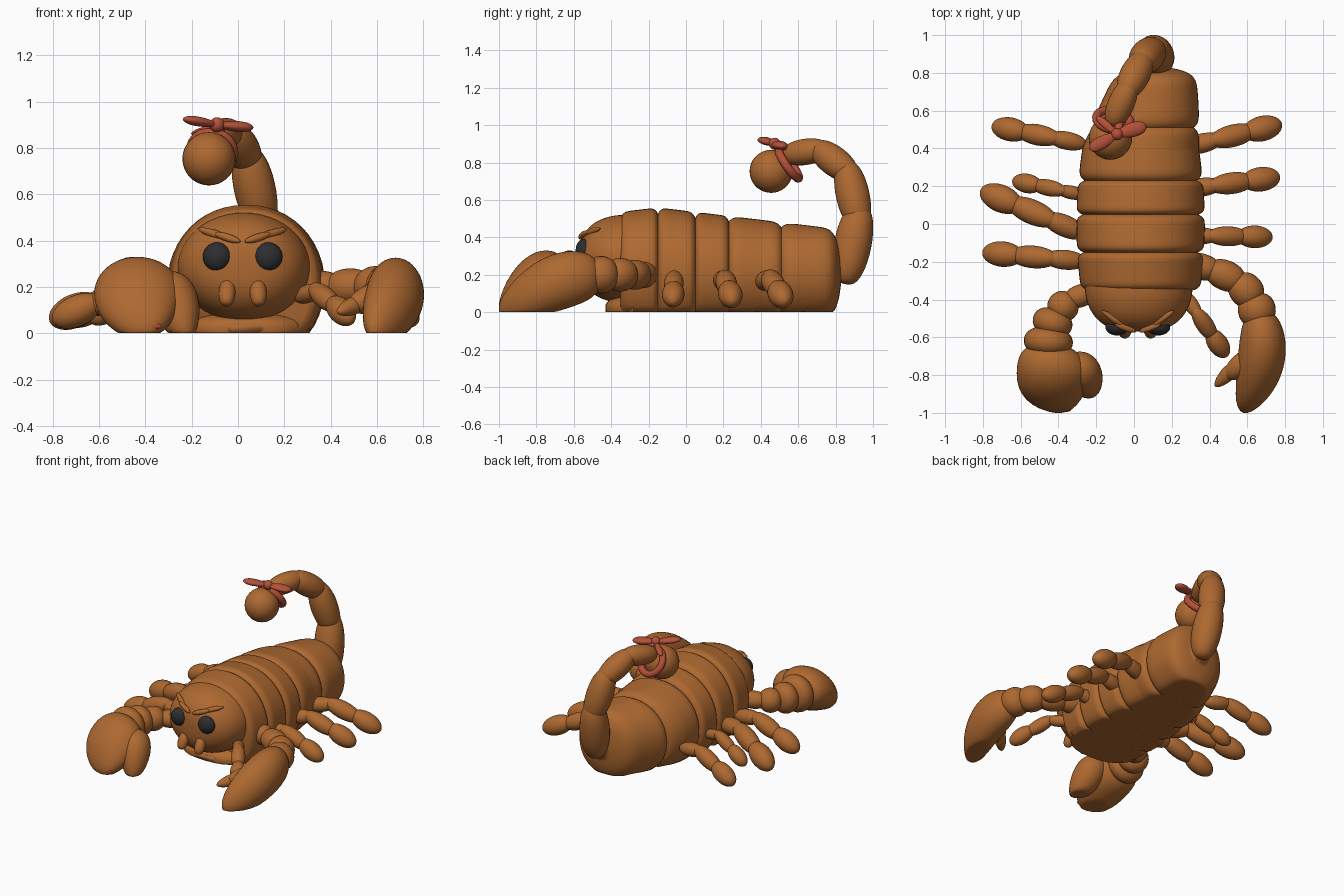
import bpy, bmesh, math
from mathutils import Vector
from mathutils.geometry import interpolate_bezier

cube = bpy.data.objects.get("Cube")
if cube:
    bpy.data.objects.remove(cube, do_unlink=True)


def material(name, red, green, blue):
    mat = bpy.data.materials.new(name)
    mat.use_nodes = True
    colour = (red, green, blue, 1)
    mat.diffuse_color = colour
    mat.node_tree.nodes["Principled BSDF"].inputs["Base Color"].default_value = colour
    return mat


BROWN = material("warm brown", 0.42, 0.14, 0.03)
RED = material("ribbon red", 0.46, 0.08, 0.04)
BLACK = material("eye black", 0.025, 0.027, 0.03)


def finish(name, bm, mat):
    """Rest the part on the ground plane and make it a smooth object."""
    for vert in bm.verts:
        vert.co.z = max(vert.co.z, 0)
    bmesh.ops.recalc_face_normals(bm, faces=bm.faces)
    mesh = bpy.data.meshes.new(name)
    bm.to_mesh(mesh)
    bm.free()
    mesh.materials.append(mat)
    mesh.shade_smooth()
    part = bpy.data.objects.new(name, mesh)
    bpy.context.collection.objects.link(part)


def blob(name, start, end, radius, taper=0.0, flat=1.0, full=0.0, mat=BROWN):
    """Ellipsoid from start to end; taper fattens the end, full blunts both ends."""
    start, end = Vector(start), Vector(end)
    middle, axis = (start + end) / 2, end - start
    turn = axis.to_track_quat("Z", "Y")
    bm = bmesh.new()
    bmesh.ops.create_uvsphere(bm, u_segments=28, v_segments=18, radius=1)
    for vert in bm.verts:
        x, y, z = vert.co
        width = radius * (1 + taper * z) / max(math.hypot(x, y), 0.01) ** full
        vert.co = middle + turn @ Vector((x * width, y * width * flat, z * axis.length / 2))
    finish(name, bm, mat)


def ball(name, centre, radius, mat=BROWN):
    lift = Vector((0, 0, radius))
    blob(name, Vector(centre) - lift, Vector(centre) + lift, radius, mat=mat)


def beads(name, path, count, first, last, full=0.0):
    """Chain of overlapping ellipsoids along a bezier path."""
    step, lap = 10, 2
    points = interpolate_bezier(*map(Vector, path), count * step + 1)
    for i in range(count):
        start = points[max(0, i * step - lap)]
        end = points[min(count * step, (i + 1) * step + lap)]
        radius = first + (last - first) * i / (count - 1)
        blob(f"{name}_{i + 1}", start, end, radius, full=full)


def loft(name, section, power=2.0, steps=32, sides=48):
    """Skin of superellipse rings; section(t) gives centre, half width, half height."""
    bm = bmesh.new()

    def bend(value):
        return math.copysign(abs(value) ** (2 / power), value)

    rings = []
    for n in range(steps + 1):
        centre, width, height = section((1 - math.cos(math.pi * n / steps)) / 2)
        ring = []
        for i in range(sides):
            angle = math.tau * i / sides
            offset = Vector((width * bend(math.cos(angle)), 0, height * bend(math.sin(angle))))
            ring.append(bm.verts.new(Vector(centre) + offset))
        rings.append(ring)
    for near, far in zip(rings, rings[1:]):
        for i in range(sides):
            bm.faces.new((near[i - 1], near[i], far[i], far[i - 1]))
    bm.faces.new(rings[0])
    bm.faces.new(rings[-1])
    finish(name, bm, BROWN)


def plate(name, front, back, rounded=False):
    """Domed body plate with rolled edges, or a fully rounded rear."""
    def section(t):
        y = front + (back - front) * t
        s = 2 * t - 1
        roll = 1 - 0.1 * abs(s) ** 7
        if rounded and s > 0:
            roll = max(0.1, 1 - s ** 5) ** 0.5
        centre = (0.035 + 0.2 * max(0, y - 0.4), y, 0.21)
        width = 0.34 - 0.2 * y * y
        height = 0.35 - 0.12 * abs(y + 0.15)
        return centre, width * roll, height * roll

    loft(name, section, power=2.1)


def claw(name, path, width, height):
    """Swollen palm that narrows along its path to a blunt finger."""
    path = [Vector(p) for p in path]

    def section(t):
        points = interpolate_bezier(*path, 201)
        swell = 1.7 * max(t, 0.001) ** 0.3 * max(1 - t, 0.001) ** 0.5
        return points[round(t * 200)], width * swell, height * swell

    loft(name, section)


# Body plates, front to back
edges = [-0.35, -0.15, 0.05, 0.23, 0.51]
for front, back in zip(edges, edges[1:]):
    plate(f"body_plate_{edges.index(back)}", front, back)
plate("rear_plate", edges[-1], 0.83, rounded=True)


# Head and the low plate beneath it
def head_section(t):
    swell = max(0.001, 1 - t * t) ** 0.35
    return (0.025, -0.33 - 0.24 * t, 0.285), 0.285 * swell, 0.235 * swell


def chin_section(t):
    swell = max(t, 0.01) ** 0.3
    return (0.03, 0.15 * t - 0.43, 0.02), 0.28 * swell, 0.08 * swell


loft("head", head_section)
loft("chin_plate", chin_section, power=2.5)

# Face, mirrored about the middle of the head
for label, side in (("right", -1), ("left", 1)):
    def face(out, y, z):
        return (0.02 + side * out, y, z)

    blob(f"{label}_eye", face(0.11, -0.59, 0.33), face(0.11, -0.5, 0.33), 0.062, mat=BLACK)
    blob(f"{label}_brow_inner", face(0.01, -0.57, 0.395), face(0.12, -0.53, 0.43), 0.017)
    blob(f"{label}_brow_outer", face(0.06, -0.55, 0.41), face(0.19, -0.46, 0.45), 0.017)
    blob(f"{label}_fang", face(0.065, -0.53, 0.23), face(0.07, -0.59, 0.12), 0.036, full=0.3)

# Tail curling up and forward over the back
neck = Vector((-0.12, 0.52, 0.84))
beads("tail", [(0.13, 0.85, 0.15), (0.12, 1.08, 0.7), (0, 0.8, 1.02), neck], 4, 0.1, 0.07, full=0.3)
bulb = Vector((-0.125, 0.455, 0.753))
ball("tail_bulb", bulb, 0.115)

# Ribbon band around the neck of the bulb, with a bow on top
bpy.ops.mesh.primitive_torus_add(major_radius=0.09, minor_radius=0.023, location=(-0.11, 0.55, 0.79))
band = bpy.context.object
band.name = "ribbon_band"
band.rotation_euler = Vector((-0.2, -1, -0.7)).to_track_quat("Z", "Y").to_euler()
band.data.materials.append(RED)
band.data.shade_smooth()
knot = Vector((-0.09, 0.475, 0.9))
ball("bow_knot", knot, 0.032, RED)
for part, tip, radius in (("right_loop", (-0.235, 0.395, 0.925), 0.034),
                          ("left_loop", (0.065, 0.52, 0.887), 0.038),
                          ("right_end", (-0.2, 0.57, 0.86), 0.02),
                          ("left_end", (-0.07, 0.57, 0.86), 0.02)):
    blob(f"bow_{part}", knot, tip, radius, taper=0.2, flat=0.6, mat=RED)

# Walking legs: root y, then foot x and y
for label, root_y, foot_x, foot_y in (
        ("left_back", 0.4, 0.78, 0.53), ("left_middle", 0.18, 0.77, 0.25),
        ("left_front", -0.06, 0.73, -0.07), ("left_inner", -0.35, 0.49, -0.7),
        ("right_back", 0.42, -0.75, 0.52), ("right_middle", 0.15, -0.64, 0.23),
        ("right_front", -0.06, -0.81, 0.18), ("right_inner", -0.2, -0.8, -0.15)):
    root = Vector((math.copysign(0.25, foot_x), root_y, 0.15))
    foot = Vector((foot_x, foot_y, 0.05))
    knee = root.lerp(foot, 0.35) + Vector((0, 0, 0.19))
    ankle = root.lerp(foot, 0.7)
    girth = 0.15 * (foot - root).length ** 0.5 - 0.06
    beads(f"{label}_leg", [root, knee, ankle, foot], 3, girth, girth + 0.015)

# Arms
beads("left_arm", [(0.25, -0.2, 0.2), (0.5, -0.25, 0.2), (0.68, -0.3, 0.2), (0.67, -0.54, 0.2)],
      4, 0.07, 0.1, full=0.3)
beads("right_arm", [(-0.2, -0.35, 0.2), (-0.45, -0.4, 0.2), (-0.45, -0.5, 0.2), (-0.46, -0.7, 0.2)],
      4, 0.06, 0.13, full=0.3)

# Claws with thumbs
claw("left_claw", [(0.67, -0.46, 0.19), (0.7, -0.7, 0.19), (0.66, -0.85, 0.1), (0.59, -1, 0.02)],
     0.125, 0.155)
blob("left_claw_thumb", (0.66, -0.69, 0.17), (0.48, -0.81, 0.12), 0.065, taper=-0.2)
blob("left_claw_thumb_tip", (0.55, -0.74, 0.14), (0.43, -0.86, 0.09), 0.038, taper=-0.2)
claw("right_claw", [(-0.46, -0.64, 0.19), (-0.4, -0.8, 0.19), (-0.46, -0.9, 0.13), (-0.4, -1, 0.03)],
     0.19, 0.155)
blob("right_claw_thumb", (-0.31, -0.72, 0.25), (-0.22, -0.9, -0.03), 0.1, taper=-0.25)
blob("right_claw_tip", (-0.4, -0.985, 0.03), (-0.33, -0.98, 0.03), 0.014, mat=RED)
